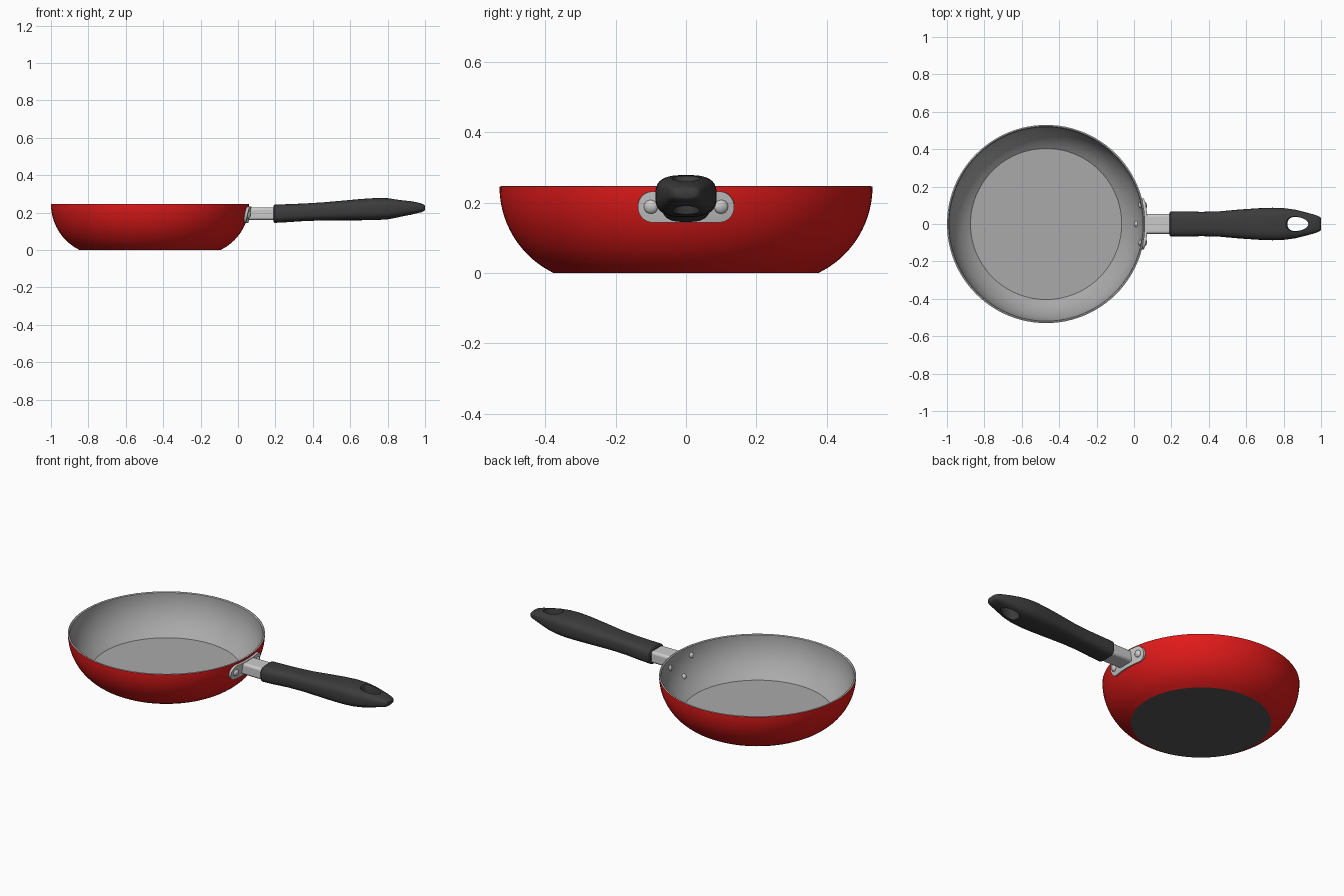
import bpy, bmesh, math
from mathutils import Vector

if "Cube" in bpy.data.objects:
    bpy.data.objects.remove(bpy.data.objects["Cube"])

CX = -0.47                       # pan axis
AR, AZ, R = 0.257, 0.245, 0.273  # wall arc centre (radius, height) and arc radius


def material(name, color):
    m = bpy.data.materials.new(name)
    m.diffuse_color = color
    m.use_nodes = True
    m.node_tree.nodes["Principled BSDF"].inputs["Base Color"].default_value = m.diffuse_color
    return m


red = material("red_enamel", (0.75, 0.01, 0.01, 1))
steel = material("steel", (0.62, 0.62, 0.62, 1))
lining = material("lining_grey", (0.4, 0.4, 0.4, 1))
base = material("base_grey", (0.09, 0.09, 0.09, 1))
rubber = material("dark_rubber", (0.045, 0.045, 0.045, 1))


def finish(bm, name, mats, angle=35):
    bmesh.ops.recalc_face_normals(bm, faces=bm.faces)
    me = bpy.data.meshes.new(name)
    bm.to_mesh(me)
    bm.free()
    ob = bpy.data.objects.new(name, me)
    bpy.context.collection.objects.link(ob)
    for m in mats:
        me.materials.append(m)
    smooth(ob, angle)
    return ob


def smooth(ob, angle=35):
    bpy.ops.object.select_all(action='DESELECT')
    ob.select_set(True)
    bpy.context.view_layer.objects.active = ob
    bpy.ops.object.shade_smooth_by_angle(angle=math.radians(angle))


def loft(name, rings, mats, closed=False, ids=None, angle=35):
    """Bridge rings of points; cap both ends."""
    bm = bmesh.new()
    vr = [[bm.verts.new(p) for p in ring] for ring in rings]
    n = len(vr[0])
    for k in range(len(vr) - 1):
        for i in range(n):
            j = (i + 1) % n
            f = bm.faces.new((vr[k][i], vr[k][j], vr[k + 1][j], vr[k + 1][i]))
            f.material_index = ids[k] if ids else 0
    for ring, k in ((vr[0], 0), (vr[-1], -1)):
        bm.faces.new(ring).material_index = ids[k] if ids else 0
    return finish(bm, name, mats, angle)


def arc_point(z, off):
    nz = (z - AZ) / R
    nr = math.sqrt(1 - nz * nz)
    return AR + (R + off) * nr, AZ + (R + off) * nz, nr, nz


def wall(y, z, off):
    """Point on the pan wall facing the handle, and its outward normal."""
    r, zz, nr, nz = arc_point(z, off)
    a = math.asin(y / r)
    return (Vector((CX + r * math.cos(a), y, zz)),
            Vector((nr * math.cos(a), nr * math.sin(a), nz)))


# Pan: red outer wall, steel rim, grey lining, dark base
N = 96
outer = [arc_point(0.245 * i / 14, 0)[:2] for i in range(15)]
inner = [arc_point(0.243 - 0.224 * i / 14, -0.011)[:2] for i in range(15)]
profile = [(0.2, 0)] + outer + [(0.524, 0.247)] + inner + [(0.2, inner[-1][1])]
ids = [0] + [1] * 14 + [2] * 2 + [3] * 15
rings = [[(CX + r * math.cos(2 * math.pi * i / N), r * math.sin(2 * math.pi * i / N), max(z, 0))
          for i in range(N)] for r, z in profile]
loft("pan", rings, [base, red, steel, lining], ids=ids, angle=25)

# Mounting plate: stadium shape wrapped on the wall
sections = []
hh, half = 0.042, 0.137
for i in range(33):
    y = -half * math.cos(math.pi * i / 32)
    over = max(0, abs(y) - (half - hh))
    h = max(0.003, math.sqrt(max(0, hh * hh - over * over)))
    zs = [0.19 - h, 0.19, 0.19 + h]
    sections.append([wall(y, z, -0.003)[0] for z in zs] +
                    [wall(y, z, 0.013)[0] for z in reversed(zs)])
loft("mounting_plate", sections, [steel])


# Rivets: two outside on the plate, three inside the pan
def rivet(name, y, z, off, r, h):
    p, n = wall(y, z, off)
    bpy.ops.mesh.primitive_uv_sphere_add(segments=20, ring_count=10, radius=1, location=p)
    ob = bpy.context.object
    ob.name = name
    ob.scale = (r, r, h)
    ob.rotation_euler = n.to_track_quat('Z', 'Y').to_euler()
    ob.data.materials.append(steel)
    smooth(ob, 60)


for side, y in (("left", -0.1), ("right", 0.1)):
    rivet("outer_rivet_" + side, y, 0.19, 0.012, 0.02, 0.012)
    rivet("inner_rivet_" + side, y, 0.19, -0.011, 0.016, 0.01)
rivet("inner_rivet_lower", 0, 0.105, -0.011, 0.016, 0.01)

# Neck: bevelled bar between plate and grip
bpy.ops.mesh.primitive_cube_add(size=1, location=(0.14, 0, 0.194))
neck = bpy.context.object
neck.name = "neck"
neck.scale = (0.18, 0.106, 0.068)
bpy.ops.object.transform_apply(location=False, rotation=False, scale=True)
neck.data.materials.append(steel)
bev = neck.modifiers.new("bevel", 'BEVEL')
bev.width, bev.segments = 0.014, 3
smooth(neck)

# Grip: x, half width, bottom z, top z
keys = [(0.19, 0.060, 0.152, 0.236), (0.197, 0.068, 0.145, 0.243), (0.27, 0.068, 0.149, 0.245),
        (0.36, 0.065, 0.155, 0.249), (0.46, 0.068, 0.158, 0.255), (0.56, 0.077, 0.159, 0.264),
        (0.66, 0.084, 0.159, 0.273), (0.74, 0.087, 0.160, 0.278), (0.80, 0.085, 0.164, 0.277),
        (0.86, 0.077, 0.173, 0.271), (0.92, 0.062, 0.187, 0.262), (0.96, 0.051, 0.197, 0.254),
        (0.985, 0.043, 0.203, 0.247), (0.996, 0.036, 0.209, 0.241), (1.0, 0.028, 0.215, 0.236)]
M = 40


def power(v, e):
    return math.copysign(abs(v) ** e, v)


rings = []
for x, w, lo, hi in keys:
    ring = []
    for i in range(M):
        a = 2 * math.pi * i / M
        ring.append((x, w * power(math.cos(a), 0.68),
                     (lo + hi) / 2 + (hi - lo) / 2 * power(math.sin(a), 0.68)))
    rings.append(ring)
grip = loft("grip", rings, [rubber])

# Hanging hole: egg-shaped cut with flared mouths
cut = []
for z, s in ((0.10, 1.35), (0.18, 1.0), (0.262, 1.0), (0.30, 1.35)):
    cut.append([(0.876 + s * 0.056 * math.cos(t),
                 s * (0.037 - 0.008 * math.cos(t)) * power(math.sin(t), 0.85), z)
                for t in (2 * math.pi * i / 36 for i in range(36))])
cutter = loft("hole_cutter", cut, [rubber])
cutter.hide_render = True
mod = grip.modifiers.new("hole", 'BOOLEAN')
mod.operation, mod.object, mod.solver = 'DIFFERENCE', cutter, 'EXACT'
bpy.context.view_layer.objects.active = grip
bpy.ops.object.modifier_apply(modifier="hole")
bpy.data.objects.remove(cutter)
smooth(grip)
